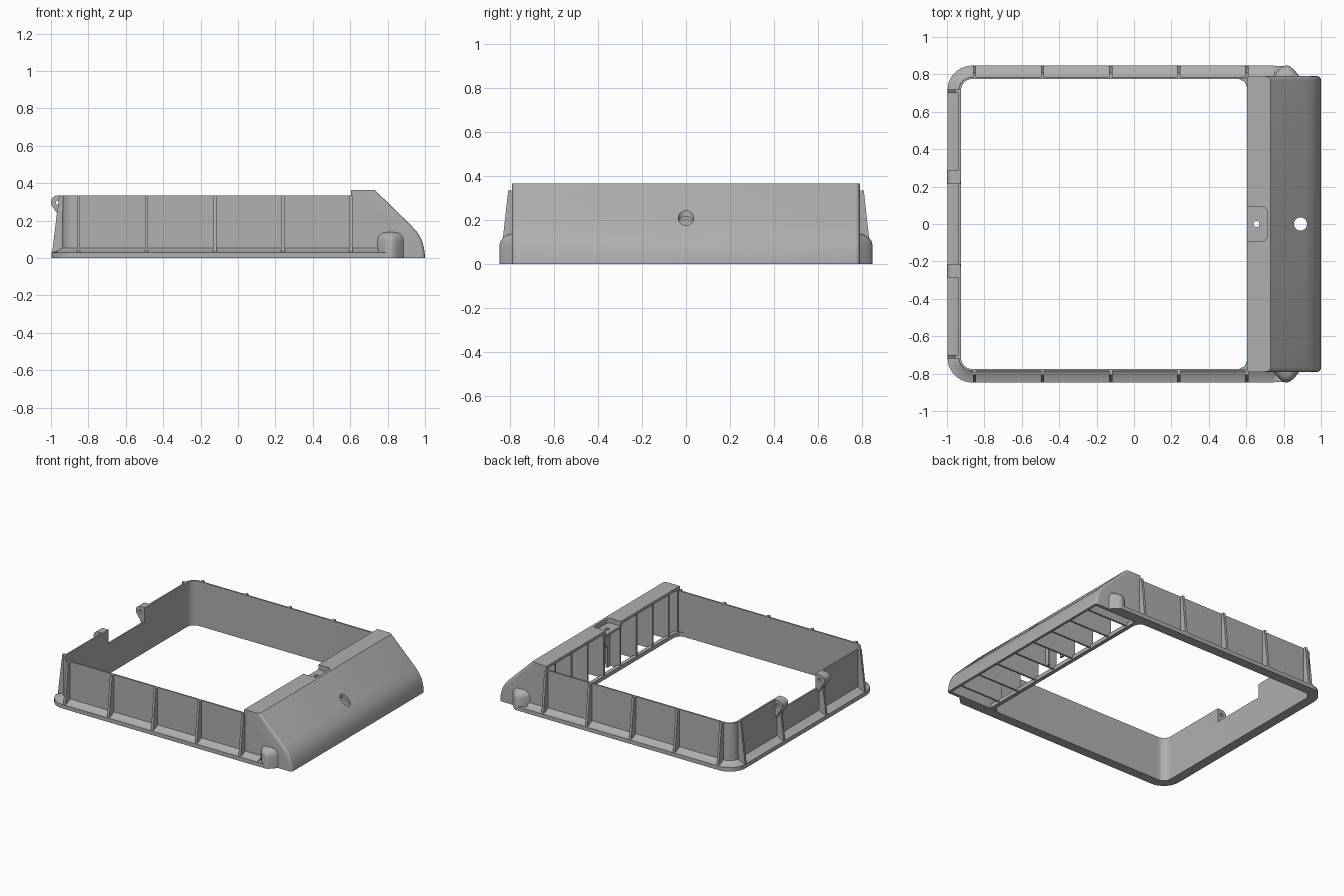
import bpy, bmesh
from math import sin, cos, pi, radians
from mathutils import Vector

if "Cube" in bpy.data.objects:
    bpy.data.objects.remove(bpy.data.objects["Cube"])

grey = bpy.data.materials.new("plain grey")
grey.use_nodes = True
grey.diffuse_color = (0.43, 0.43, 0.43, 1)
grey.node_tree.nodes["Principled BSDF"].inputs["Base Color"].default_value = grey.diffuse_color


def finish(name, bm):
    bmesh.ops.recalc_face_normals(bm, faces=bm.faces)
    mesh = bpy.data.meshes.new(name)
    bm.to_mesh(mesh)
    bm.free()
    mesh.materials.append(grey)
    ob = bpy.data.objects.new(name, mesh)
    bpy.context.collection.objects.link(ob)
    return ob


def prism(name, pts, axis, lo, hi):
    """Extrude a 2D outline along an axis."""
    place = {"x": lambda a, b, t: (t, a, b),
             "y": lambda a, b, t: (a, t, b),
             "z": lambda a, b, t: (a, b, t)}[axis]
    bm = bmesh.new()
    face = bm.faces.new([bm.verts.new(place(a, b, lo)) for a, b in pts])
    ext = bmesh.ops.extrude_face_region(bm, geom=[face])["geom"]
    move = Vector(place(0, 0, hi - lo))
    bmesh.ops.translate(bm, vec=move, verts=[v for v in ext if isinstance(v, bmesh.types.BMVert)])
    return finish(name, bm)


def box(name, x0, x1, y0, y1, z0, z1):
    return prism(name, [(x0, y0), (x1, y0), (x1, y1), (x0, y1)], "z", z0, z1)


def arc(cx, cy, r, a0, a1, n):
    return [(cx + r * cos(radians(a0 + (a1 - a0) * i / n)),
             cy + r * sin(radians(a0 + (a1 - a0) * i / n))) for i in range(n + 1)]


def circle(cx, cy, r, n=32):
    return arc(cx, cy, r, 0, 360, n)[:-1]


def cut(ob, cutter):
    mod = ob.modifiers.new("cut", "BOOLEAN")
    mod.operation = "DIFFERENCE"
    mod.solver = "EXACT"
    mod.object = cutter
    cutter.hide_render = True
    cutter.hide_set(True)
    cutter.display_type = "WIRE"


def smooth(ob):
    bpy.ops.object.select_all(action="DESELECT")
    ob.select_set(True)
    bpy.context.view_layer.objects.active = ob
    bpy.ops.object.shade_smooth_by_angle(angle=radians(30))


# Thin U-shaped wall with a flange round its foot
IN_X, IN_Y, R, END = -0.925, 0.775, 0.06, 0.75
section = [(0, 0), (0.072, 0), (0.072, 0.03), (0.045, 0.036), (0.013, 0.055),
           (0.012, 0.335), (0, 0.335)]


def u_path(d):
    cx, cy = IN_X + R, IN_Y - R
    return ([(END, -IN_Y - d)] + arc(cx, -cy, R + d, 270, 180, 10)
            + arc(cx, cy, R + d, 180, 90, 10) + [(END, IN_Y + d)])


bm = bmesh.new()
rings = [[bm.verts.new((x, y, z)) for x, y in u_path(d)] for d, z in section]
for a, b in zip(rings, rings[1:] + rings[:1]):
    for i in range(len(a) - 1):
        bm.faces.new((a[i], a[i + 1], b[i + 1], b[i]))
bm.faces.new([r[0] for r in rings])
bm.faces.new([r[-1] for r in rings])
wall = finish("frame_wall", bm)
cut(wall, box("wall_notch_cutter", -0.96, -0.88, -0.23, 0.23, 0.23, 0.5))
smooth(wall)

# Sloped hollow housing at the +x end
outer = [(0.605, 0), (0.605, 0.365), (0.73, 0.365), (0.925, 0.175), (0.958, 0.138),
         (0.981, 0.1), (0.994, 0.055), (1.0, 0.015), (1.0, 0)]
inner = [(0.55, -0.05), (0.55, 0.345), (0.722, 0.345), (0.912, 0.16), (0.942, 0.125),
         (0.963, 0.09), (0.975, 0.05), (0.98, 0.015), (0.98, -0.05)]
housing = prism("sloped_housing", outer, "y", -0.79, 0.79)
bm = bmesh.new()
bm.from_mesh(housing.data)
ends = [e for e in bm.edges if all(v.co.x > 0.7 for v in e.verts)
        and abs(e.verts[0].co.y - e.verts[1].co.y) < 0.01
        and max(v.co.z for v in e.verts) > 0.001]
bmesh.ops.bevel(bm, geom=ends, offset=0.02, segments=4, profile=0.5, affect="EDGES")
bm.to_mesh(housing.data)
bm.free()
cut(housing, prism("cavity_cutter", inner, "y", -0.765, 0.765))
cut(housing, prism("rod_hole_cutter", circle(0.89, 0, 0.035), "z", -0.1, 0.5))
pocket = [(0.58, -0.09)] + arc(0.69, -0.07, 0.02, -90, 0, 5) + arc(0.69, 0.07, 0.02, 0, 90, 5) + [(0.58, 0.09)]
cut(housing, prism("pocket_cutter", pocket, "z", 0.3, 0.5))
smooth(housing)

# Latch pocket: floor with screw hole, rim, arched back plate
floor = box("pocket_floor", 0.605, 0.715, -0.1, 0.1, 0.315, 0.33)
cut(floor, prism("screw_hole_cutter", circle(0.655, 0, 0.016), "z", 0.2, 0.4))
smooth(floor)
rim = box("pocket_rim", 0.606, 0.72, -0.1, 0.1, 0.325, 0.355)
cut(rim, prism("rim_cutter", pocket, "z", 0.2, 0.5))
arch = ([(-0.095, 0.005), (-0.06, 0.005)] + arc(0, 0.14, 0.06, 180, 0, 12)
        + [(0.06, 0.005), (0.095, 0.005), (0.095, 0.32), (-0.095, 0.32)])
smooth(prism("arched_plate", arch, "x", 0.695, 0.71))

# Stiffening webs inside the housing and sill across its opening
web = [(0.612, 0.01), (0.612, 0.35), (0.725, 0.35), (0.918, 0.16), (0.965, 0.1), (0.985, 0.01)]
low_web = [(0.612, 0.01), (0.612, 0.32), (0.75, 0.32)] + web[3:]
for i in range(4):
    for s in (-1, 1):
        y = s * (0.097 + 0.192 * i)
        prism("housing_web", low_web if i == 0 else web, "y", y - 0.007, y + 0.007)
box("sill", 0.606, 0.635, -0.78, 0.78, 0.001, 0.03)

for s in (-1, 1):
    # Corner gussets of the opening
    prism("corner_gusset", [(0.61, s * 0.72), (0.61, s * 0.78), (0.55, s * 0.78), (0.59, s * 0.762)],
          "z", 0.001, 0.03)

    # Tapered ribs along the long walls
    rib = [(s * 0.78, 0.02), (s * 0.843, 0.02), (s * 0.808, 0.335), (s * 0.78, 0.335)]
    for i in range(5):
        x = -0.853 + 0.364 * i
        prism("side_rib", rib, "x", x - 0.009, x + 0.009)

    # Ribs on the end wall
    for y, top in ((0.71, 0.335), (0.25, 0.25)):
        lean = -0.995 + 0.115 * top
        prism("end_rib", [(-0.93, 0.02), (-0.995, 0.02), (lean, top), (-0.93, top)],
              "y", s * y - 0.009, s * y + 0.009)

    # Hinge lugs
    lug = [(-0.927, 0.335)] + arc(-0.963, 0.298, 0.037, 90, 215, 12) + [(-0.965, 0.235), (-0.955, 0.21), (-0.927, 0.21)]
    lug_ob = prism("hinge_lug", lug, "y", s * 0.25 - 0.035, s * 0.25 + 0.035)
    cut(lug_ob, prism("pin_hole_cutter", circle(-0.96, 0.296, 0.013, 20), "y", s * 0.25 - 0.1, s * 0.25 + 0.1))
    smooth(lug_ob)

    # Rounded corner bosses: stacked flared outlines closing to a dome
    bm = bmesh.new()
    rings = []
    for z, k in ((0, 1), (0.09, 1), (0.107, 0.93), (0.122, 0.75), (0.133, 0.5), (0.14, 0.15)):
        rings.append([bm.verts.new((0.815 + t * 0.085 * (0.55 + 0.45 * k),
                                    s * (0.775 + k * 0.072 * (0.5 + 0.5 * cos(pi * t)) ** 0.6), z))
                      for t in [j / 10 for j in range(-10, 11)]])
    for a, b in zip(rings, rings[1:]):
        for i in range(len(a) - 1):
            bm.faces.new((a[i], a[i + 1], b[i + 1], b[i]))
        bm.faces.new((a[-1], a[0], b[0], b[-1]))
    bm.faces.new(rings[0])
    bm.faces.new(rings[-1])
    smooth(finish("corner_boss", bm))

    # Flange run into the boss
    y0, y1 = sorted((s * 0.78, s * 0.846))
    box("flange_end", 0.745, 0.815, y0, y1, 0.0, 0.03)
